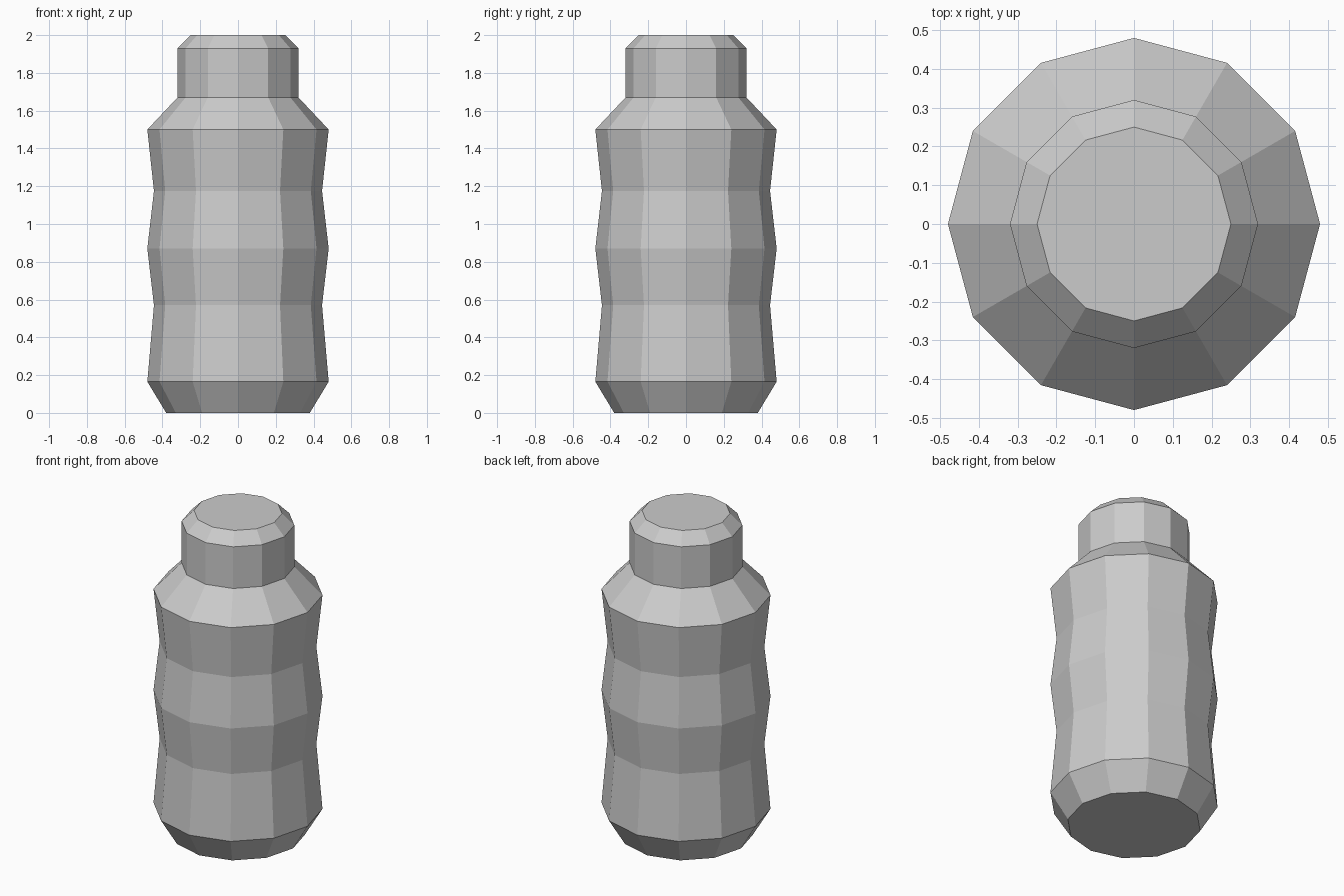
import bpy
import bmesh
from math import cos, sin, tau

SIDES = 12

cube = bpy.data.objects.get("Cube")
if cube:
    bpy.data.objects.remove(cube, do_unlink=True)

# Plain grey used for the whole bottle
grey = bpy.data.materials.new("light_grey")
grey.use_nodes = True
colour = (0.6, 0.6, 0.6, 1)
grey.diffuse_color = colour
grey.node_tree.nodes["Principled BSDF"].inputs["Base Color"].default_value = colour


def lathe(name, profile, close_bottom=False, close_top=False):
    """Turn (radius, height) points into a flat-faced round part."""
    bm = bmesh.new()
    rings = [[bm.verts.new((r * cos(tau * i / SIDES), r * sin(tau * i / SIDES), z))
              for i in range(SIDES)] for r, z in profile]
    for low, high in zip(rings, rings[1:]):
        for i in range(SIDES):
            j = (i + 1) % SIDES
            bm.faces.new((low[i], low[j], high[j], high[i]))
    if close_bottom:
        bm.faces.new(rings[0][::-1])
    if close_top:
        bm.faces.new(rings[-1])
    mesh = bpy.data.meshes.new(name)
    bm.to_mesh(mesh)
    bm.free()
    mesh.materials.append(grey)
    obj = bpy.data.objects.new(name, mesh)
    bpy.context.collection.objects.link(obj)
    return obj


# Body: chamfered foot, two gripping waists, sloped shoulder
lathe("bottle_body",
      [(0.38, 0), (0.48, 0.165), (0.445, 0.57), (0.48, 0.87),
       (0.445, 1.175), (0.48, 1.5), (0.32, 1.67)],
      close_bottom=True)

# Cap: straight wall with a chamfered top
lathe("bottle_cap", [(0.32, 1.67), (0.32, 1.93), (0.25, 2)], close_top=True)
